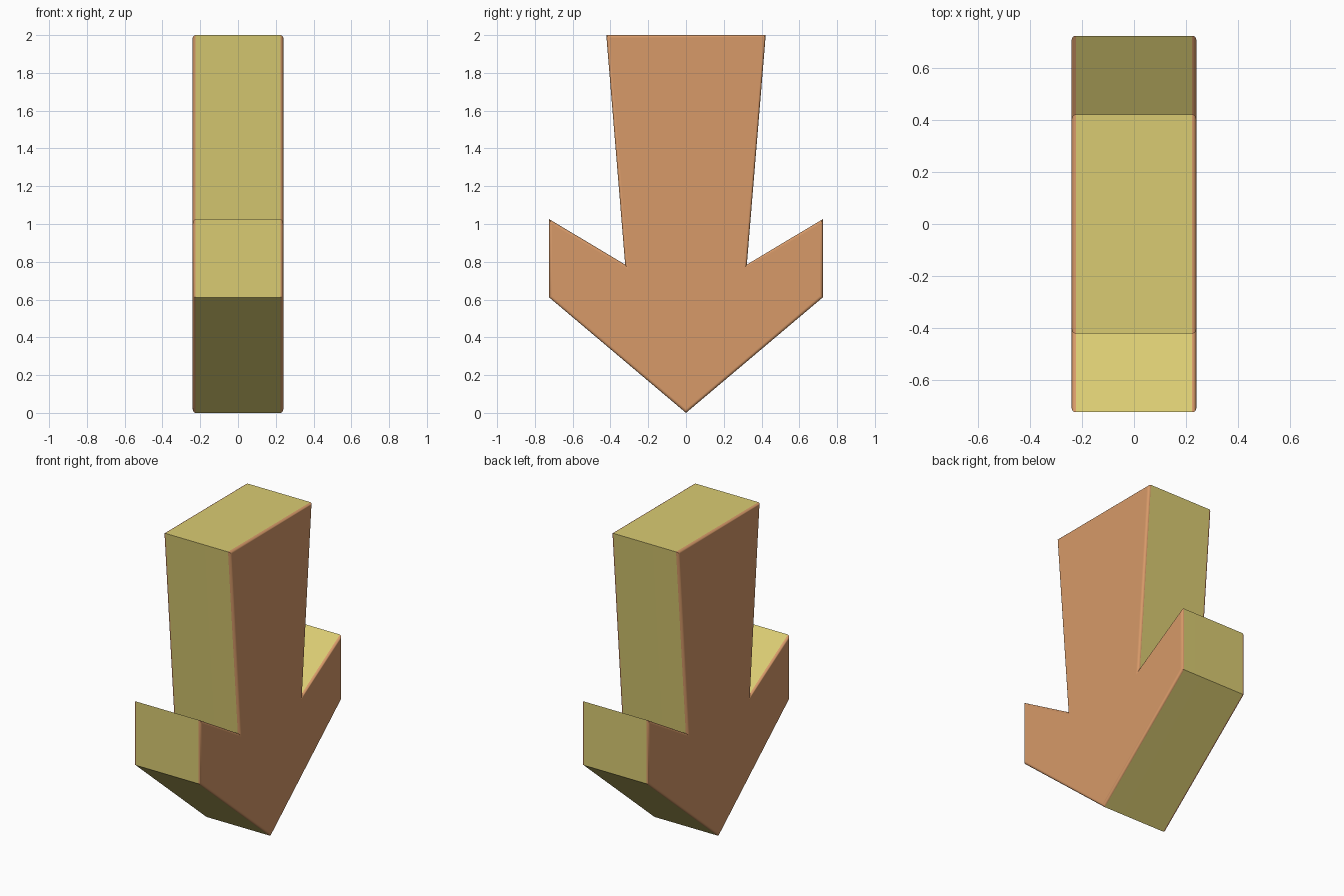
import bpy, bmesh, math

if "Cube" in bpy.data.objects:
    bpy.data.objects.remove(bpy.data.objects["Cube"])

HALF_T = 0.24    # half thickness along x
ROUND = 0.016    # rounding of the side face borders


def material(name, color):
    m = bpy.data.materials.new(name)
    m.diffuse_color = (*color, 1.0)
    m.use_nodes = True
    m.node_tree.nodes["Principled BSDF"].inputs["Base Color"].default_value = m.diffuse_color
    return m


# Arrow outline in the YZ plane: tip, barb, notch, shaft top, then mirrored
half = [(0.725, 0.612), (0.725, 1.026), (0.322, 0.785), (0.422, 2.0)]
outline = [(0.0, 0.0)] + half + [(-y, z) for y, z in reversed(half)]

# Extrude the outline across the thickness
bm = bmesh.new()
face = bm.faces.new([bm.verts.new((-HALF_T, y, z)) for y, z in outline])
ext = bmesh.ops.extrude_face_region(bm, geom=[face], use_keep_orig=True)
new_verts = [g for g in ext["geom"] if isinstance(g, bmesh.types.BMVert)]
bmesh.ops.translate(bm, verts=new_verts, vec=(2 * HALF_T, 0, 0))
bmesh.ops.recalc_face_normals(bm, faces=bm.faces)

# Orange on the two side faces, olive round the rim
for f in bm.faces:
    f.material_index = 1 if abs(f.normal.x) > 0.5 else 0

# Round the borders of both side faces, in orange
borders = [e for e in bm.edges
           if abs(e.verts[0].co.x - e.verts[1].co.x) < 1e-6]
bmesh.ops.bevel(bm, geom=borders, offset=ROUND, segments=4, profile=0.5,
                affect='EDGES', material=1)
bmesh.ops.recalc_face_normals(bm, faces=bm.faces)

mesh = bpy.data.meshes.new("down_arrow")
bm.to_mesh(mesh)
bm.free()
mesh.materials.append(material("olive", (0.70, 0.60, 0.17)))
mesh.materials.append(material("orange", (0.68, 0.32, 0.14)))

arrow = bpy.data.objects.new("down_arrow", mesh)
bpy.context.collection.objects.link(arrow)
bpy.context.view_layer.objects.active = arrow
arrow.select_set(True)
bpy.ops.object.shade_smooth_by_angle(angle=math.radians(30))

# Keep the large faces flat in shading
wn = arrow.modifiers.new("weighted_normals", 'WEIGHTED_NORMAL')
wn.keep_sharp = True
